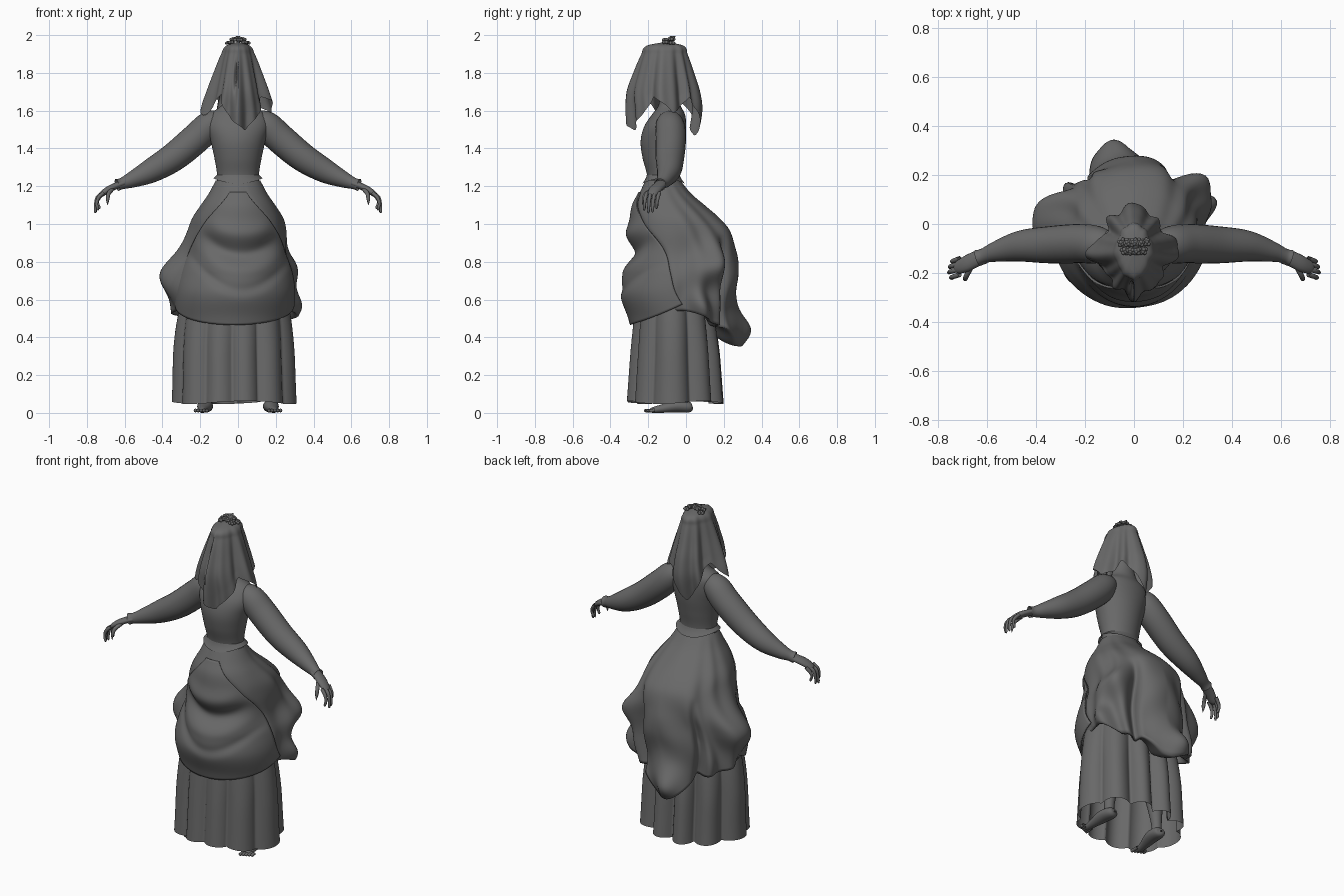
import bpy, bmesh, math, random
from math import sin, cos, pi, exp
from mathutils import Vector

if "Cube" in bpy.data.objects:
    bpy.data.objects.remove(bpy.data.objects["Cube"])
random.seed(4)

grey = bpy.data.materials.new("dark grey cloth")
grey.use_nodes = True
tone = (0.14, 0.14, 0.14, 1)
grey.diffuse_color = tone
grey.node_tree.nodes["Principled BSDF"].inputs["Base Color"].default_value = tone


def finish(name, bm):
    bmesh.ops.remove_doubles(bm, verts=bm.verts, dist=0.0002)
    bmesh.ops.recalc_face_normals(bm, faces=bm.faces)
    mesh = bpy.data.meshes.new(name)
    bm.to_mesh(mesh)
    bm.free()
    mesh.materials.append(grey)
    mesh.shade_smooth()
    obj = bpy.data.objects.new(name, mesh)
    bpy.context.collection.objects.link(obj)
    return obj


def at(table, key):
    """Smoothly interpolated row of a table sorted by its first column."""
    key = min(max(key, table[0][0]), table[-1][0])
    i = max(k for k in range(len(table) - 1) if table[k][0] <= key)
    a, b = table[i], table[i + 1]
    p, n = table[max(i - 1, 0)], table[min(i + 2, len(table) - 1)]
    h = b[0] - a[0]
    t = (key - a[0]) / h
    out = []
    for c in range(1, len(a)):
        ma = (b[c] - p[c]) / (b[0] - p[0]) * h
        mb = (n[c] - a[c]) / (n[0] - a[0]) * h
        out.append(a[c] * (1 + 2 * t) * (1 - t) ** 2 + ma * t * (1 - t) ** 2
                   + b[c] * t * t * (3 - 2 * t) + mb * t * t * (t - 1))
    return out


def sheet(name, fn, nu, nv, closed=True):
    """Grid surface: fn(u, v) gives a point for u and v from 0 to 1."""
    bm = bmesh.new()
    cols = nu if closed else nu + 1
    rows = [[bm.verts.new(fn(i / nu, j / nv)) for i in range(cols)] for j in range(nv + 1)]
    for j in range(nv):
        for i in range(nu):
            k = (i + 1) % cols
            bm.faces.new((rows[j][i], rows[j][k], rows[j + 1][k], rows[j + 1][i]))
    return finish(name, bm)


def oval(table, a, z, grow=0.0):
    """Point on a cross-section; angle 0 is the front, positive to +x."""
    xc, hx, yf, yb = at(table, z)
    return Vector((xc + (hx + grow) * sin(a), (yf + yb) / 2 - ((yb - yf) / 2 + grow) * cos(a), z))


def bump(x, centre, width):
    return exp(-((x - centre) / width) ** 2)


def clamp(x):
    return min(1.0, max(0.0, x))


def tube(name, pts, side=1, ref=(0, 1, 0), wide=1.0, n=14, steps=5):
    """Tapered limb through points (x, y, z, radius), mirrored by side."""
    table = [(i, *p) for i, p in enumerate(pts)]
    end = len(pts) - 1

    def fn(u, v):
        t = v * end
        x, y, z, r = at(table, t)
        d = Vector(at(table, t + 0.05)[:3]) - Vector(at(table, t - 0.05)[:3])
        d.normalize()
        s = Vector(ref) - d * d.dot(Vector(ref))
        s.normalize()
        p = Vector((x, y, z)) + (s * cos(u * 2 * pi) * wide + d.cross(s) * sin(u * 2 * pi)) * max(r, 0)
        return (p.x * side, p.y, p.z)
    return sheet(name, fn, n, end * steps)


def ellipsoid(name, centre, size):
    bm = bmesh.new()
    bmesh.ops.create_uvsphere(bm, u_segments=20, v_segments=12, radius=1)
    for v in bm.verts:
        v.co = Vector(centre) + Vector([a * b for a, b in zip(v.co, size)])
    return finish(name, bm)


# Underskirt: open bell with rounded flutes and sharp valleys, deeper behind
UNDER = [(0.05, -0.02, 0.318, -0.305, 0.18), (0.5, -0.02, 0.292, -0.27, 0.14), (0.95, 0, 0.18, -0.22, 0.06)]


def underskirt(u, v):
    a = u * 2 * pi
    z = 0.95 - v * (0.895 - 0.008 * sin(3 * a + 1))
    flute = 1.8 * abs(sin(5 * a + 0.9 * sin(2 * a) + 0.25)) ** 0.8 - 1.15
    depth = 0.02 * min(1, v * 1.4) * (1 + 0.9 * max(0, -cos(a)))
    return oval(UNDER, a, z, depth * flute)


sheet("underskirt", underskirt, 200, 24)

# Overskirt with side puffs and a gathered bustle
BODY = [(0.3, -0.02, 0.27, -0.25, 0.285), (0.5, -0.02, 0.305, -0.30, 0.265), (0.63, -0.015, 0.312, -0.342, 0.26),
        (0.74, -0.01, 0.3, -0.315, 0.265), (0.85, -0.005, 0.27, -0.28, 0.265), (0.96, 0, 0.252, -0.298, 0.238),
        (1.03, 0, 0.235, -0.292, 0.18), (1.1, 0, 0.195, -0.28, 0.1), (1.16, 0, 0.155, -0.25, 0.03),
        (1.23, 0, 0.118, -0.215, -0.03)]
EDGE = [(0, 0.28), (0.25, 0.75), (0.5, 1.15), (1, 1.62)]


def overskirt(u, v):
    a = u * 2 * pi - pi
    back = max(0, -cos(a))
    hem = 0.54 - 0.16 * back ** 2 + 0.03 * sin(5 * a + 1) * back
    w = min(v / 0.9, 1)
    z = 1.23 - (1.23 - hem) * w
    edge = at(EDGE, (1.17 - z) / 0.65)[0]
    covered = clamp((edge + 0.1 - abs(a)) / 0.1)
    grow = -0.02 * w * covered
    # left and right puffs, the left one in two tiers
    grow += 0.11 * bump(a, -1.68, 0.36) * bump(z, 0.74, 0.15)
    grow += 0.085 * bump(a, 2.12, 0.24) * bump(z, 0.77, 0.1)
    grow += 0.05 * bump(a, 1.9, 0.22) * bump(z, 0.57, 0.08)
    # gathers, and two deep tucks behind
    loose = clamp((abs(a) - 1) / 0.8) * (1 - covered) * w
    grow += 0.018 * loose * sin(9 * a + 7 * z + 2 * sin(3 * a))
    grow += 0.01 * loose * sin(22 * z - 5 * abs(a))
    low = clamp((0.95 - z) / 0.25)
    grow -= 0.08 * low * (bump(a, 2.48, 0.09) + 0.8 * bump(a, -2.4, 0.08))
    # loose pointed tail of cloth
    grow += 0.065 * bump(u % 1 if u < 0.5 else u - 1, 0.025, 0.035) * bump(z, 0.43, 0.09)
    if v > 0.9:
        k = (v - 0.9) / 0.1
        grow -= 0.09 * k * (0.3 + back)
        z += 0.05 * k * k
    return oval(BODY, a, z, grow)


sheet("overskirt", overskirt, 160, 50)


# Apron panel over the front, draped in two broad swags
def apron(u, v):
    s = 2 * u - 1
    a = s * at(EDGE, v)[0]
    z = 1.17 - v * (0.705 - 0.11 * s * s)
    x = oval(BODY, a, z).x
    swag = z - 2.5 * (x - 0.02) ** 2
    fade = max(0, 1 - s * s) * min(1, 5 * v)
    ridge = bump(swag, 0.94, 0.05) - 1.1 * bump(swag, 0.84, 0.04) + bump(swag, 0.75, 0.05)
    ridge -= 0.7 * bump(swag, 0.65, 0.03)
    return oval(BODY, a, z, 0.006 + 0.016 * fade * ridge)


panel = sheet("apron", apron, 60, 60, closed=False)
thick = panel.modifiers.new("cloth edge", "SOLIDIFY")
thick.thickness = 0.008

# Bodice with shoulders and neck
TORSO = [(1.19, 0, 0.118, -0.215, -0.02), (1.25, 0, 0.11, -0.205, -0.035), (1.35, 0, 0.125, -0.23, -0.02),
         (1.44, 0, 0.145, -0.24, -0.005), (1.52, 0, 0.165, -0.22, 0.0), (1.58, 0, 0.15, -0.18, -0.005),
         (1.63, 0, 0.085, -0.145, -0.03), (1.75, 0, 0.05, -0.14, -0.045)]
sheet("bodice", lambda u, v: oval(TORSO, u * 2 * pi, 1.19 + 0.56 * v), 48, 36)

# Thin flared peplum, dipping at front and back
sheet("peplum", lambda u, v: oval(TORSO, u * 2 * pi, 1.26 - v * (0.032 + 0.014 * cos(4 * pi * u)),
                                  0.001 + 0.02 * v), 48, 6)

# Head beneath the veil
ellipsoid("head", (0, -0.11, 1.83), (0.07, 0.09, 0.115))

# Veil: a square cloth hanging in four points with hollows between
VEIL = [(1.44, 0, 0.195, -0.29, 0.05), (1.6, 0, 0.18, -0.3, 0.08), (1.7, 0, 0.152, -0.3, 0.07),
        (1.8, 0, 0.12, -0.27, 0.04), (1.9, 0, 0.085, -0.232, 0.007), (1.945, 0, 0.06, -0.205, -0.015),
        (1.965, 0, 0.0, -0.105, -0.105)]


def veil(u, v):
    a = u * 2 * pi
    point = abs(((a - 0.22) / pi + 0.5) % 1 - 0.5) * 2
    hem = 1.48 + 0.2 * min(1, point * 1.6) - 0.1 * max(0, point - 0.62) / 0.38
    hem += 0.015 * sin(5 * a)
    z = 1.965 - (1.965 - hem) * v ** 1.6
    loose = clamp(v * 1.1) ** 1.5
    grow = loose * (0.013 * sin(8 * a + 0.9 * sin(2 * a) + 1.57) + 0.008 * sin(13 * a + 2))
    grow -= 0.03 * loose * sin(2 * a) ** 2
    grow -= 0.05 * bump(a, 6.2, 0.1) * bump(z, 1.77, 0.09)
    return oval(VEIL, a, z, grow)


sheet("veil", veil, 160, 40)

# Flower crown: little cups of petals
bm = bmesh.new()
for i in range(9):
    t = i / 8 * 2 - 1
    mid = Vector((0.048 * t, -0.092 + 0.016 * (-1) ** i, 1.978 - 0.026 * t * t + 0.004 * (-1) ** i))
    for ring, count in ((0.012, 5), (0.005, 3)):
        for k in range(count):
            q = 2 * pi * k / count + random.random()
            made = bmesh.ops.create_icosphere(bm, subdivisions=2, radius=0.009)
            for vert in made["verts"]:
                c = vert.co
                vert.co = mid + Vector((c.x + ring * cos(q), c.y + ring * sin(q), c.z * 0.9 + 0.008 - ring * 0.5))
finish("flower_crown", bm)
leaf = [(0, -0.12, 1.96, 0.004), (0.004, -0.085, 1.978, 0.012), (0.006, -0.055, 1.994, 0.002)]
tube("crown_leaf", leaf, ref=(1, 0, 0), wide=1.6, n=8)

# Limbs, built once and mirrored
ARM = [(0.08, -0.09, 1.545, 0.05), (0.145, -0.085, 1.525, 0.075), (0.22, -0.08, 1.455, 0.08),
       (0.34, -0.085, 1.355, 0.076), (0.46, -0.09, 1.282, 0.064), (0.56, -0.112, 1.235, 0.043),
       (0.615, -0.13, 1.214, 0.03), (0.64, -0.138, 1.207, 0.033)]
PALM = [(0.61, -0.13, 1.215, 0.018), (0.65, -0.145, 1.2, 0.018), (0.69, -0.165, 1.18, 0.018),
        (0.725, -0.18, 1.155, 0.013), (0.735, -0.185, 1.145, 0.001)]
THUMB = [(0.665, -0.175, 1.185, 0.011), (0.685, -0.212, 1.16, 0.011), (0.69, -0.225, 1.13, 0.009),
         (0.69, -0.23, 1.1, 0.001)]
LEG = [(0.09, -0.05, 0.8, 0.08), (0.13, -0.06, 0.45, 0.055), (0.155, -0.02, 0.28, 0.052),
       (0.17, -0.01, 0.1, 0.03), (0.17, -0.01, 0.035, 0.03)]
FOOT = [(0.168, 0.035, 0.03, 0.004), (0.17, 0.02, 0.03, 0.027), (0.175, -0.05, 0.036, 0.033),
        (0.185, -0.13, 0.022, 0.022), (0.19, -0.18, 0.014, 0.014), (0.192, -0.195, 0.012, 0.002)]

for side, label in ((1, "left"), (-1, "right")):
    tube(label + "_sleeve", ARM, side, n=24)
    tube(label + "_palm", PALM, side, wide=1.8)
    tube(label + "_thumb", THUMB, side, ref=(1, 0, 0), n=10)
    for f in range(4):
        y = -0.215 + 0.022 * f
        reach = (0.0, 0.014, 0.01, -0.008)[f]
        finger = [(0.712, y + 0.008, 1.165, 0.01), (0.738 + reach / 2, y, 1.14, 0.01),
                  (0.748 + reach / 2, y - 0.004, 1.108 - reach, 0.008),
                  (0.742 + reach, y - 0.006, 1.08 - reach, 0.007), (0.739 + reach, y - 0.006, 1.071 - reach, 0.001)]
        tube(label + "_finger_%d" % (f + 1), finger, side, n=10)
    tube(label + "_leg", LEG, side, n=20)
    tube(label + "_foot", FOOT, side, ref=(1, 0, 0), wide=1.25, n=20)
    for t in range(5):
        x = 0.165 + 0.015 * t
        tip = -0.222 + 0.007 * t
        toe = [(x, -0.165, 0.014, 0.009), (x, tip + 0.012, 0.012, 0.0095), (x, tip + 0.003, 0.011, 0.007),
               (x, tip, 0.01, 0.001)]
        tube(label + "_toe_%d" % (t + 1), toe, side, ref=(1, 0, 0), n=10, steps=3)
